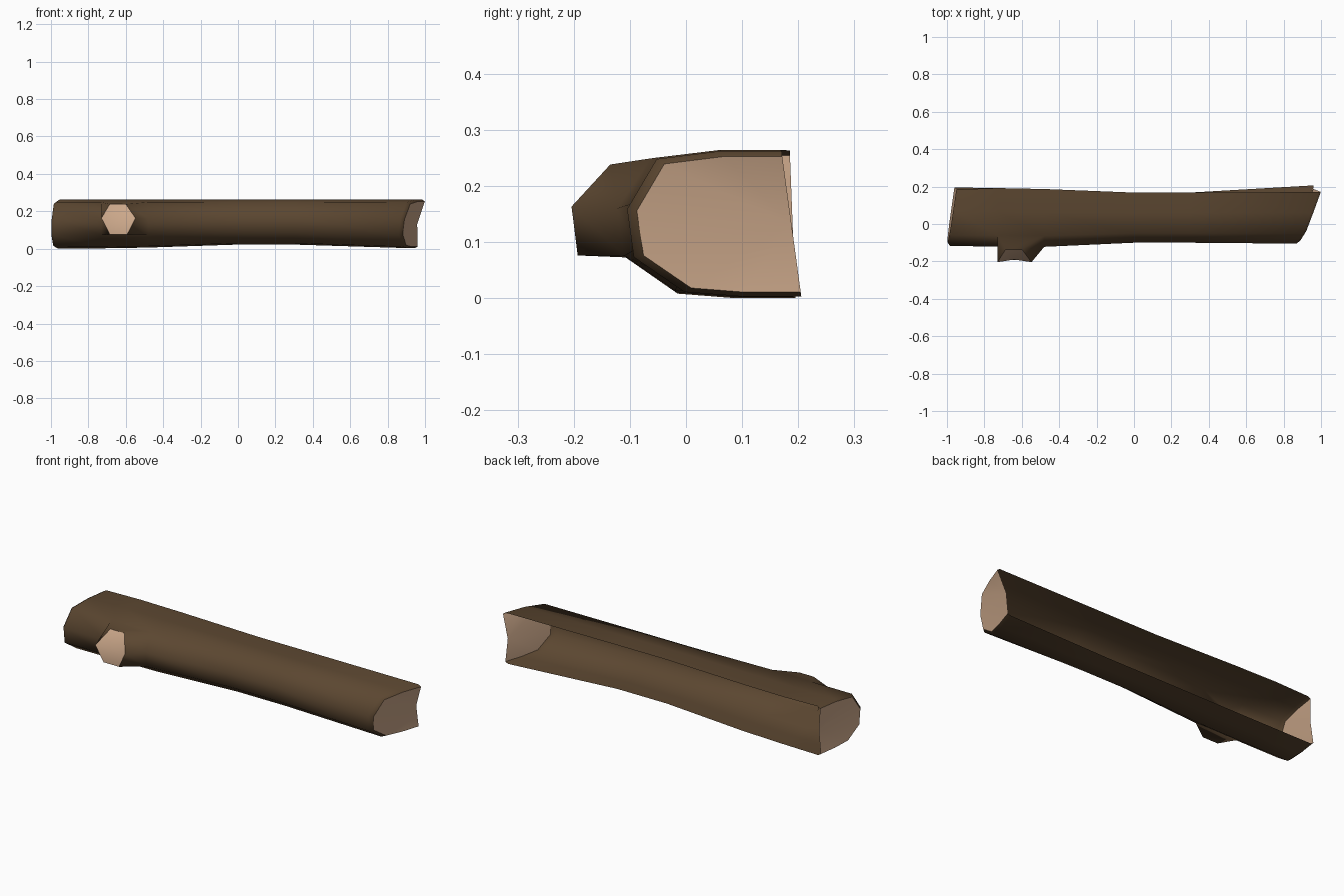
import bpy

cube = bpy.data.objects.get("Cube")
if cube:
    bpy.data.objects.remove(cube)


def material(name, color):
    m = bpy.data.materials.new(name)
    m.use_nodes = True
    m.diffuse_color = color
    m.node_tree.nodes["Principled BSDF"].inputs["Base Color"].default_value = color
    return m


bark_mat = material("brown bark", (0.105, 0.062, 0.03, 1))
wood_mat = material("pale cut wood", (0.60, 0.39, 0.255, 1))


def mesh_object(name, verts, faces, mat):
    mesh = bpy.data.meshes.new(name)
    mesh.from_pydata(verts, [], faces)
    mesh.materials.append(mat)
    mesh.polygons.foreach_set("use_smooth", [True] * len(faces))
    mesh.update()
    obj = bpy.data.objects.new(name, mesh)
    bpy.context.collection.objects.link(obj)
    return obj


# Open-backed log section: u runs front to back, v bottom to top
PROFILE = [(1, 1), (0.6, 1), (0.19, 0.945), (0, 0.6),
           (0.04, 0.27), (0.33, 0.03), (0.65, 0), (1, 0)]
N = len(PROFILE)


def section(x, skew, front, back, low, high, lean=0.0, scale=1.0):
    ring = []
    for u, v in PROFILE:
        u, v = 1 + (u - 1) * scale, 0.5 + (v - 0.5) * scale
        ring.append((x + skew * u + 1.15 * lean * (v - 0.5),
                     front + (back - front) * u - lean * u * (v - 0.5),
                     low + (high - low) * v))
    return ring


# Log stations from the right end to the left end
rings = [
    section(-1.0, 0.045, -0.118, 0.19, 0.002, 0.262, 0.01, 0.94),
    section(-0.985, 0.045, -0.118, 0.19, 0.0, 0.263, 0.01),
    section(-0.73, 0, -0.12, 0.192, 0.002, 0.263),
    section(-0.48, 0, -0.122, 0.187, 0.006, 0.263),
    section(0.0, 0, -0.1, 0.168, 0.022, 0.264),
    section(0.3, 0, -0.1, 0.168, 0.022, 0.264),
    section(0.865, 0.1, -0.105, 0.188, 0.003, 0.262, 0.035),
    section(0.88, 0.1, -0.105, 0.188, 0.003, 0.26, 0.035, 0.94),
]
verts = [p for ring in rings for p in ring]

# Bark strips, leaving a hole for the branch
BRANCH_RING = 2
faces = []
for r in range(len(rings) - 1):
    for i in range(N - 1):
        if r == BRANCH_RING and i in (2, 3):
            continue
        a = r * N + i
        faces.append((a, a + 1, a + N + 1, a + N))

# Branch stub joined to the hole's rim
tip = [(-0.686, -0.135, 0.238), (-0.73, -0.204, 0.163), (-0.686, -0.193, 0.076),
       (-0.593, -0.193, 0.076), (-0.548, -0.204, 0.163), (-0.6, -0.135, 0.238)]
left, right = BRANCH_RING * N, (BRANCH_RING + 1) * N
hole = [left + 2, left + 3, left + 4, right + 4, right + 3, right + 2]
first = len(verts)
verts += tip
for i in range(6):
    j = (i + 1) % 6
    faces.append((hole[i], hole[j], first + j, first + i))
mesh_object("log_bark", verts, faces, bark_mat)


# Pale cut faces fanned from a hub point
def cut_face(name, ring, hub, closed=False, flip=False):
    n = len(ring)
    fan = [(i, (i + 1) % n, n) for i in range(n if closed else n - 1)]
    if flip:
        fan = [f[::-1] for f in fan]
    mesh_object(name, ring + [hub], fan, wood_mat)


def back_middle(ring, shift):
    top, bottom = ring[0], ring[-1]
    mid = [(a + b) / 2 for a, b in zip(top, bottom)]
    return (mid[0] + shift, mid[1], mid[2])


cut_face("right_cut_face", rings[0], back_middle(rings[0], 0.01), flip=True)
cut_face("left_cut_face", rings[-1], back_middle(rings[-1], -0.022))
cut_face("branch_cut_face", tip, (-0.64, -0.19, 0.16), closed=True)
